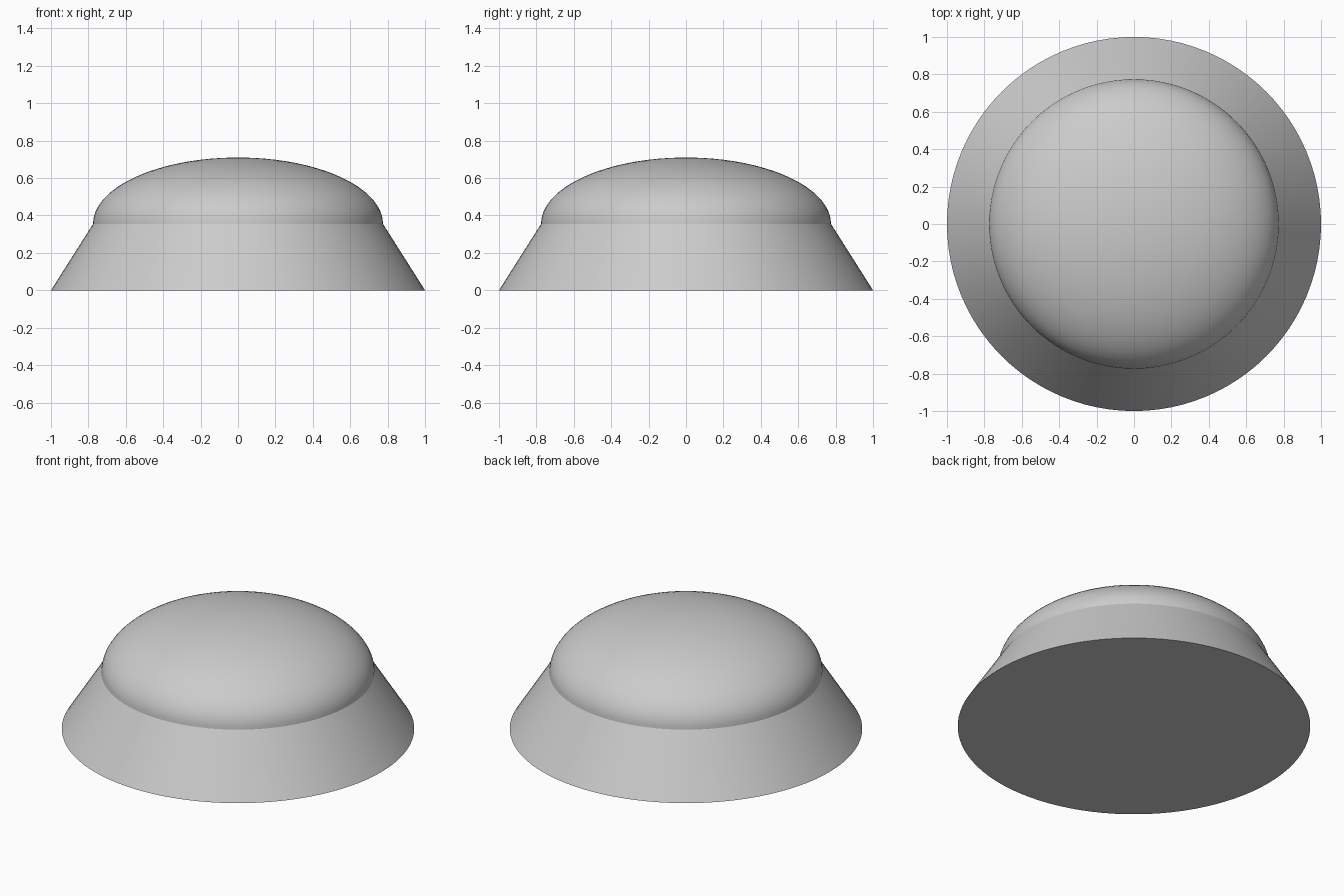
import bpy
import bmesh
from math import sin, cos, pi, radians

SEGMENTS = 96
BASE_RADIUS, DOME_RADIUS = 1.0, 0.775
RIM_Z, TOP_Z = 0.355, 0.71

cube = bpy.data.objects.get("Cube")
if cube:
    bpy.data.objects.remove(cube, do_unlink=True)

grey = bpy.data.materials.new("plain grey")
grey.use_nodes = True
grey.diffuse_color = (0.6, 0.6, 0.6, 1)
grey.node_tree.nodes["Principled BSDF"].inputs["Base Color"].default_value = (0.6, 0.6, 0.6, 1)


def lathe(name, profile):
    """Spin a (radius, z) profile around the z axis."""
    bm = bmesh.new()
    verts = [bm.verts.new((r, 0, z)) for r, z in profile]
    edges = [bm.edges.new(pair) for pair in zip(verts, verts[1:])]
    bmesh.ops.spin(bm, geom=verts + edges, cent=(0, 0, 0), axis=(0, 0, 1),
                   angle=2 * pi, steps=SEGMENTS, use_duplicate=False)
    bmesh.ops.remove_doubles(bm, verts=bm.verts, dist=0.0001)
    bmesh.ops.recalc_face_normals(bm, faces=bm.faces)
    mesh = bpy.data.meshes.new(name)
    bm.to_mesh(mesh)
    bm.free()
    mesh.materials.append(grey)
    obj = bpy.data.objects.new(name, mesh)
    bpy.context.collection.objects.link(obj)
    bpy.ops.object.select_all(action="DESELECT")
    obj.select_set(True)
    bpy.context.view_layer.objects.active = obj
    bpy.ops.object.shade_smooth_by_angle(angle=radians(30))
    return obj


# Sloping base with a closed flat underside
lathe("sloped_base", [(0, 0), (BASE_RADIUS, 0), (DOME_RADIUS, RIM_Z), (0, RIM_Z)])

# Flattened dome resting on the base
STEPS = 24
angles = [pi / 2 * i / STEPS for i in range(STEPS)]
arc = [(DOME_RADIUS * cos(a), RIM_Z + (TOP_Z - RIM_Z) * sin(a)) for a in angles]
lathe("dome", arc + [(0, TOP_Z)])
